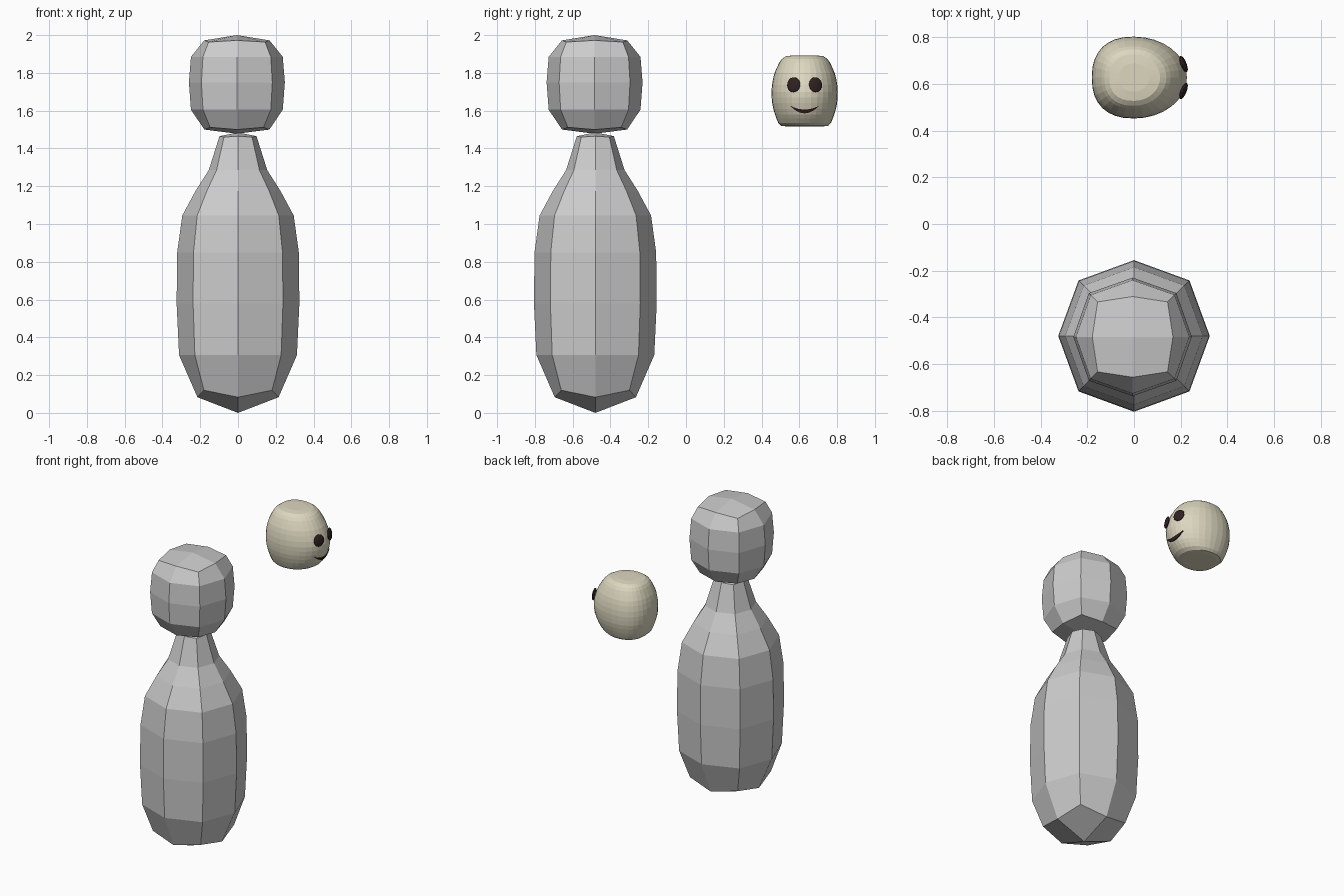
import bpy, bmesh, math
from mathutils import Vector

if "Cube" in bpy.data.objects:
    bpy.data.objects.remove(bpy.data.objects["Cube"])


def material(name, rgb):
    m = bpy.data.materials.new(name)
    m.diffuse_color = (*rgb, 1)
    m.use_nodes = True
    m.node_tree.nodes["Principled BSDF"].inputs["Base Color"].default_value = m.diffuse_color
    return m


def finish(name, bm, mat=None):
    bmesh.ops.recalc_face_normals(bm, faces=bm.faces[:])
    me = bpy.data.meshes.new(name)
    bm.to_mesh(me)
    bm.free()
    ob = bpy.data.objects.new(name, me)
    bpy.context.collection.objects.link(ob)
    if mat:
        me.materials.append(mat)
    return ob


def bridge(bm, rings):
    for a, b in zip(rings, rings[1:]):
        n = len(a)
        for i in range(n):
            j = (i + 1) % n
            bm.faces.new((a[i], a[j], b[j], b[i]))


def eight_sided(name, center, rows, poles):
    """Rows of (z, axis radius, diagonal z, diagonal radius); four-quad end caps."""
    bm = bmesh.new()
    rings = []
    for z, r, zd, rd in rows:
        ring = []
        for i in range(8):
            a = i * math.pi / 4
            rr, zz = (rd, zd) if i % 2 else (r, z)
            ring.append(bm.verts.new((center[0] + rr * math.cos(a),
                                      center[1] + rr * math.sin(a), zz)))
        rings.append(ring)
    bridge(bm, rings)
    for ring, z in zip((rings[0], rings[-1]), poles):
        p = bm.verts.new((*center, z))
        for i in range(0, 8, 2):
            bm.faces.new((p, ring[i], ring[i + 1], ring[(i + 2) % 8]))
    return finish(name, bm)


def wall(rows, k):
    return [(z, r, z, r * k) for z, r in rows]


# Large low-poly body and head
eight_sided("body", (0, -0.48),
            [(0.083, 0.215, 0.12, 0.255)]
            + wall([(0.306, 0.312), (0.58, 0.325), (0.85, 0.322), (1.045, 0.295),
                    (1.175, 0.225), (1.285, 0.155)], 1.035)
            + [(1.465, 0.098, 1.46, 0.105)], (0.0, 1.485))
eight_sided("head", (-0.006, -0.484),
            [(1.50, 0.172, 1.512, 0.2)]
            + wall([(1.605, 0.243), (1.75, 0.254), (1.885, 0.243)], 1.045)
            + [(1.972, 0.173, 1.963, 0.212)], (1.478, 2.0))

# Small rounded head: rows of z, side, back and face-side radius
CY = 0.628
ROWS = [(1.517, .10, .10, .105), (1.52, .125, .125, .135), (1.536, .14, .143, .162),
        (1.558, .149, .153, .182), (1.58, .157, .161, .198), (1.61, .166, .17, .211),
        (1.64, .172, .177, .22), (1.67, .1745, .18, .226), (1.70, .1755, .181, .227),
        (1.735, .173, .179, .22), (1.77, .167, .173, .207), (1.80, .159, .165, .194),
        (1.83, .146, .152, .175), (1.855, .134, .14, .157), (1.873, .121, .127, .139),
        (1.888, .10, .106, .112), (1.893, .06, .064, .066)]


def outline(side, back, front, a):
    c, s = math.cos(a), math.sin(a)
    p = 1.0 if c > 0 else 0.84
    x = (front if c > 0 else -back) * abs(c) ** p
    return x, math.copysign(side * abs(s) ** p, s)


bm = bmesh.new()
rings = []
for z, s, b, f in ROWS:
    ring = []
    for i in range(32):
        x, y = outline(s, b, f, i * math.tau / 32)
        ring.append(bm.verts.new((x, CY + y, z)))
    rings.append(ring)
bridge(bm, rings)
bm.faces.new(rings[0])
bm.faces.new(rings[-1])
finish("small_head", bm, material("pale_skin", (0.72, 0.68, 0.52)))


def face_x(dy, z):
    """Depth of the small head's face at a sideways offset and height."""
    for (z0, s0, _, f0), (z1, s1, _, f1) in zip(ROWS, ROWS[1:]):
        if z0 <= z <= z1:
            t = (z - z0) / (z1 - z0)
            s, f = s0 + t * (s1 - s0), f0 + t * (f1 - f0)
            return f * math.sqrt(max(0, 1 - (dy / s) ** 2))
    return 0


dark = material("dark", (0.03, 0.015, 0.015))

# Eyes: flattened discs turned with the face
for side, label in ((-1, "left"), (1, "right")):
    bpy.ops.mesh.primitive_uv_sphere_add(
        segments=24, ring_count=12, radius=1,
        location=(face_x(0.058, 1.737) + 0.006, CY + side * 0.058, 1.737),
        rotation=(0, -0.12, side * 0.38))
    eye = bpy.context.object
    eye.name = label + "_eye"
    eye.scale = (0.012, 0.037, 0.04)
    eye.data.materials.append(dark)

# Smile: crescent following the face
bm = bmesh.new()
cols = []
for i in range(17):
    u = -1 + i / 8
    dy, drop = 0.075 * u, 1 - u * u
    col = []
    for z in (1.626 - 0.02 * drop, 1.624 - 0.038 * drop):
        x = face_x(dy, z)
        col += [bm.verts.new((x - 0.006, CY + dy, z)), bm.verts.new((x + 0.005, CY + dy, z))]
    cols.append([col[0], col[1], col[3], col[2]])
bridge(bm, cols)
bm.faces.new(cols[0])
bm.faces.new(cols[-1])
finish("smile", bm, dark)
